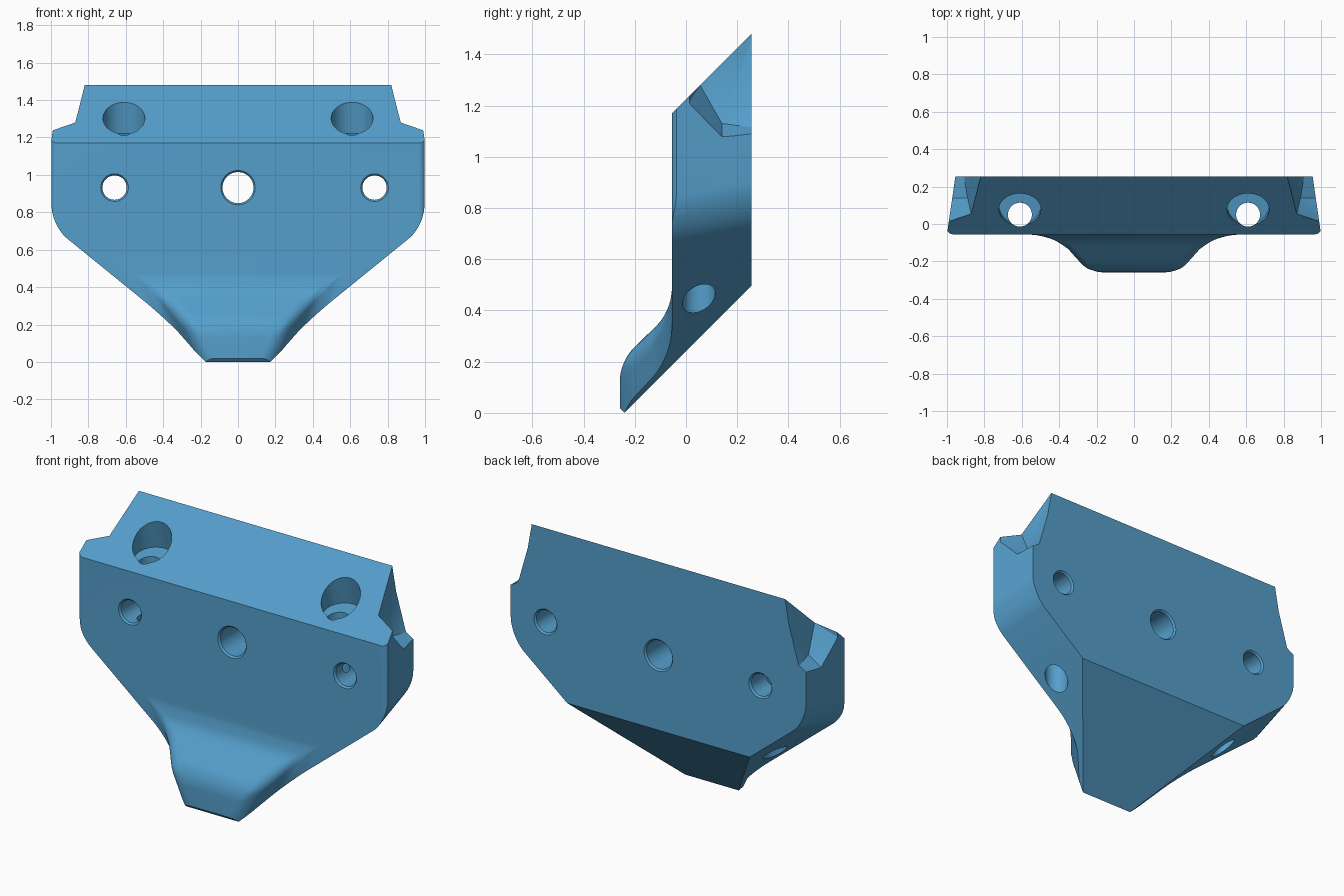
import bpy, bmesh, math
from mathutils import Matrix, Vector

if "Cube" in bpy.data.objects:
    bpy.data.objects.remove(bpy.data.objects["Cube"])


def new_object(name, bm):
    bmesh.ops.recalc_face_normals(bm, faces=bm.faces)
    if bm.calc_volume(signed=True) < 0:
        bmesh.ops.reverse_faces(bm, faces=bm.faces)
    me = bpy.data.meshes.new(name)
    bm.to_mesh(me)
    bm.free()
    ob = bpy.data.objects.new(name, me)
    bpy.context.collection.objects.link(ob)
    return ob


def evaluated(ob):
    deps = bpy.context.evaluated_depsgraph_get()
    me = bpy.data.meshes.new_from_object(ob.evaluated_get(deps))
    bm = bmesh.new()
    bm.from_mesh(me)
    vol = bm.calc_volume(signed=True)
    bm.free()
    return me, vol


def cut(ob, cutter, operation, low, high):
    """Boolean that keeps the first solver giving a sensible volume."""
    results = []
    for solver in ("MANIFOLD", "EXACT"):
        m = ob.modifiers.new("cut", "BOOLEAN")
        m.operation, m.solver, m.object = operation, solver, cutter
        me, vol = evaluated(ob)
        ob.modifiers.remove(m)
        results.append(vol)
        if low < vol < high:
            ob.data = me
            break
    else:
        raise RuntimeError(f"{cutter.name} {operation} {results}")
    bpy.data.objects.remove(cutter)
    return vol


# Main block: wide slab with a sloping nose on the front, edges rounded
def nose_x(y, z):
    return .18 + .44 * z + .46 * (y + .26)


FRONT, TIP, LOW = -.055, -.258, -.12
P = {
    "T": (.998, FRONT, 2), "S": (.998, FRONT, LOW), "BT": (1.06, .4, 2), "BS": (1.06, .4, LOW),
    "N1": (nose_x(FRONT, .4), FRONT, .4), "M": (nose_x(FRONT, LOW), FRONT, LOW),
    "N2": (nose_x(TIP, .2), TIP, .2), "N3": (nose_x(TIP, LOW), TIP, LOW),
}
bm = bmesh.new()
R = {k: bm.verts.new(c) for k, c in P.items()}
L = {k: bm.verts.new((-c[0], c[1], c[2])) for k, c in P.items()}
for f in ("T S BS BT", "M N1 N2 N3"):
    for S in (R, L):
        bm.faces.new([S[k] for k in f.split()])
for f in ("T S M N1", "N1 N2", "N2 N3", "N3 M S BS", "BS BT", "BT T"):
    n = f.split()
    bm.faces.new([R[k] for k in n] + [L[k] for k in reversed(n)])
WIDTH = .1
weight = bm.edges.layers.float.new("bevel_weight_edge")
for names, r in {"T S": .03, "N1 M": .08, "N1 N1": .08, "N1 N2": .06,
                 "N2 N3": .06, "N2 N2": .07}.items():
    a, b = names.split()
    for u, v in ([(R[a], L[a])] if a == b else [(R[a], R[b]), (L[a], L[b])]):
        bm.edges.get((u, v))[weight] = r / WIDTH
block = new_object("mounting_block", bm)
bev = block.modifiers.new("round_edges", "BEVEL")
bev.limit_method = "WEIGHT"
bev.width = WIDTH
bev.segments = 8
bev.use_clamp_overlap = False
rounded, volume = evaluated(block)
block.modifiers.clear()
block.data = rounded

# Outline: tapered sides, diagonal flanks, sloped top and underside
bm = bmesh.new()
sections = []
for y, zb in ((-.4, .17), (-.24, 0), (.255, .495)):
    xs = 1 - .145 * (y - FRONT)
    zc = .73 + .812 * (xs - 1) + .316 * (y - FRONT)
    xb = xs + (zb - zc) / .812
    half = [(xs, y + 1.225), (xs, zc), (xb, zb)]
    pts = half + [(-x, z) for x, z in reversed(half)]
    sections.append([bm.verts.new((x, y, z)) for x, z in pts])
for a, b in zip(sections, sections[1:]):
    for i in range(6):
        j = (i + 1) % 6
        bm.faces.new((a[i], a[j], b[j], b[i]))
bm.faces.new(sections[0])
bm.faces.new(sections[-1])
bmesh.ops.recalc_face_normals(bm, faces=bm.faces)
flank = [bm.edges.get((a[i], b[i])) for a, b in zip(sections, sections[1:]) for i in (1, 4)]
bmesh.ops.bevel(bm, geom=flank, offset=.11, segments=8, profile=.5,
                affect="EDGES", clamp_overlap=False)
volume = cut(block, new_object("outline_cutter", bm), "INTERSECT", .3, 1.2)

cutters = []


# Horizontal bolt holes with flared ends
for x, r in ((-.66, .065), (0, .083), (.73, .065)):
    bm = bmesh.new()
    profile = [(-.4, r + .009), (-.055, r + .009), (-.045, r), (.245, r), (.258, r + .012), (.5, r + .012)]
    rings = [[bm.verts.new((x + q * math.cos(t), y, .932 + q * math.sin(t)))
              for t in [math.tau * i / 48 for i in range(48)]] for y, q in profile]
    for a, b in zip(rings, rings[1:]):
        for i in range(48):
            j = (i + 1) % 48
            bm.faces.new((a[i], a[j], b[j], b[i]))
    bm.faces.new(rings[0])
    bm.faces.new(rings[-1])
    cutters.append(new_object("bolt_hole", bm))


def cylinder(name, centre, r, depth, tilt, sy=1):
    bm = bmesh.new()
    bmesh.ops.create_cone(bm, cap_ends=True, segments=48, radius1=r, radius2=r, depth=depth)
    bm.transform(Matrix.Translation(centre) @ Matrix.Rotation(tilt, 4, "X")
                 @ Matrix.Diagonal((1, sy, 1, 1)))
    cutters.append(new_object(name, bm))


# Upright screw holes with tilted counterbores
for x in (-.61, .61):
    cylinder("screw_hole", (x, .05, .8), .064, 1.4, 0)
    t = math.radians(12)
    axis = Vector((0, -math.sin(t), math.cos(t)))
    cylinder("counterbore", Vector((x, .1, 1.2)) + axis * .25, .112, .5, t, .9)

# Faceted notches at the upper back corners
notch = [(.87, .055, 1.28), (.87, .055, 1.7), (.89, .14, 1.13), (.775, .43, 1.65),
         (.91, .255, 1.115), (.93, .43, 1.11), (1.2, .01, 1.235), (1.2, .01, 1.7),
         (1.0, .01, 1.205), (1.0, .14, 1.06), (1.0, .255, 1.08), (1.2, .14, 1.0),
         (1.2, .43, 1.03), (1.2, .43, 1.7)]
for s in (1, -1):
    bm = bmesh.new()
    for x, y, z in notch:
        bm.verts.new((s * x, y, z))
    bmesh.ops.convex_hull(bm, input=bm.verts)
    loose = [v for v in bm.verts if not v.link_faces]
    bmesh.ops.delete(bm, geom=loose, context="VERTS")
    cutters.append(new_object("corner_notch", bm))

for c in cutters:
    volume = cut(block, c, "DIFFERENCE", volume * .9, volume - 1e-5)

bpy.context.view_layer.objects.active = block
block.select_set(True)
bpy.ops.object.shade_smooth_by_angle(angle=math.radians(25))

# Blue finish
mat = bpy.data.materials.new("blue")
mat.diffuse_color = (.09, .345, .6, 1)
mat.use_nodes = True
mat.node_tree.nodes["Principled BSDF"].inputs["Base Color"].default_value = mat.diffuse_color
block.data.materials.clear()
block.data.materials.append(mat)
